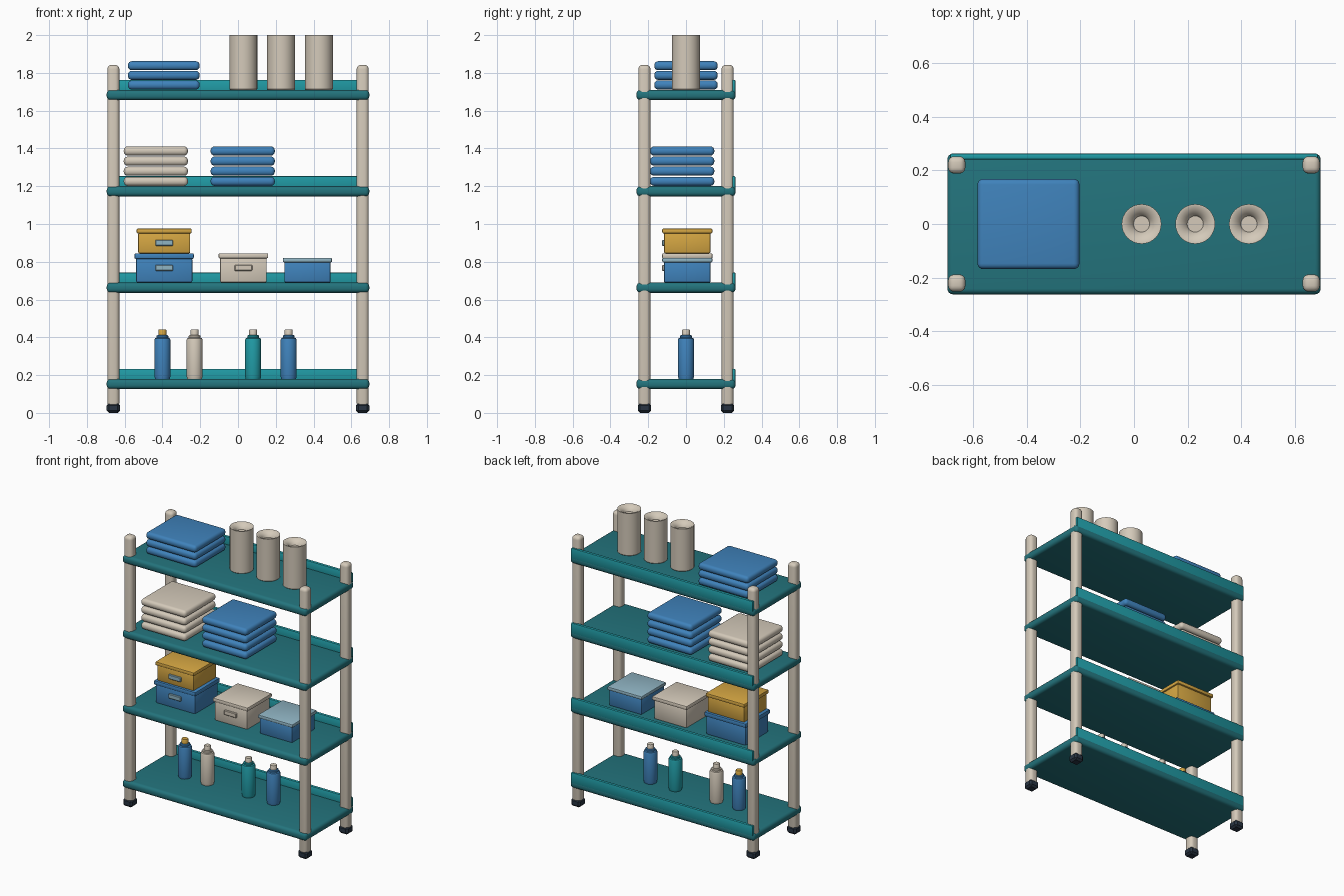
import bpy, bmesh, math

if "Cube" in bpy.data.objects:
    bpy.data.objects.remove(bpy.data.objects["Cube"])

def mat(name, r, g, b):
    m = bpy.data.materials.new(name)
    m.diffuse_color = (r, g, b, 1)
    m.use_nodes = True
    m.node_tree.nodes["Principled BSDF"].inputs["Base Color"].default_value = m.diffuse_color
    return m

CREAM = mat("cream", .66, .59, .49)
BLUE = mat("blue", .05, .225, .50)
TEAL = mat("bright_teal", .015, .33, .38)
DARK = mat("dark_teal", .017, .175, .205)
YELLOW = mat("mustard", .66, .38, .055)
PALE = mat("pale_blue", .28, .46, .55)
NAVY = mat("navy", .021, .034, .054)

def finish(bm, name, m):
    bmesh.ops.recalc_face_normals(bm, faces=bm.faces[:])
    me = bpy.data.meshes.new(name)
    bm.to_mesh(me)
    bm.free()
    me.materials.append(m)
    ob = bpy.data.objects.new(name, me)
    bpy.context.collection.objects.link(ob)
    bpy.ops.object.select_all(action='DESELECT')
    ob.select_set(True)
    bpy.context.view_layer.objects.active = ob
    bpy.ops.object.shade_smooth_by_angle(angle=math.radians(35))
    return ob

def box(name, x0, x1, y0, y1, z0, z1, m, bevel=0.0, seg=3):
    """Box given by its limits, with rounded edges."""
    bm = bmesh.new()
    bmesh.ops.create_cube(bm, size=1)
    for v in bm.verts:
        v.co = ((x0 + x1) / 2 + v.co.x * (x1 - x0),
                (y0 + y1) / 2 + v.co.y * (y1 - y0),
                (z0 + z1) / 2 + v.co.z * (z1 - z0))
    if bevel:
        bmesh.ops.bevel(bm, geom=bm.edges[:], offset=bevel, segments=seg,
                        profile=0.5, affect='EDGES')
    return finish(bm, name, m)

def lathe(name, x, y, profile, m, sides=24):
    """Spin a (radius, z) profile about a vertical axis."""
    bm = bmesh.new()
    rings = []
    for r, z in profile:
        rings.append([bm.verts.new((x + r * math.cos(2 * math.pi * i / sides),
                                    y + r * math.sin(2 * math.pi * i / sides), z))
                      for i in range(sides)])
    for a, b in zip(rings, rings[1:]):
        for i in range(sides):
            j = (i + 1) % sides
            bm.faces.new((a[i], a[j], b[j], b[i]))
    bm.faces.new(rings[0])
    bm.faces.new(rings[-1])
    return finish(bm, name, m)

# corner posts and feet
for sx, a in ((-1, "left"), (1, "right")):
    for sy, b in ((-1, "front"), (1, "back")):
        x, y = sx * .66, sy * .22
        box(f"{b}_{a}_post", x - .032, x + .032, y - .032, y + .032,
            .03, 1.842, CREAM, .022, 4)
        box(f"{b}_{a}_foot", x - .035, x + .035, y - .035, y + .035,
            0, .052, NAVY, .012, 1)

# shelves with a raised back lip
tops = [.18, .69, 1.20, 1.71]
for i, t in enumerate(tops):
    box(f"shelf_{i + 1}", -.695, .695, -.262, .262, t - .054, t, DARK, .021, 4)
    box(f"shelf_lip_{i + 1}", -.685, .685, .240, .262, t - .02, t + .053, TEAL, .006, 2)

# stacks of folded towels
def towels(name, x0, x1, y0, y1, z, n, pitch, m):
    for k in range(n):
        box(f"{name}_{k + 1}", x0, x1, y0, y1, z + k * pitch,
            z + k * pitch + .048, m, .021, 4)

towels("top_towel", -.583, -.203, -.168, .168, 1.712, 3, .051, BLUE)
towels("cream_towel", -.605, -.265, -.19, .15, 1.202, 4, .0535, CREAM)
towels("blue_towel", -.145, .195, -.19, .15, 1.202, 4, .0535, BLUE)

# rolled towels with hollow ends
for i, x in enumerate((.028, .228, .428)):
    lathe(f"rolled_towel_{i + 1}", x, 0,
          [(.068, 1.708), (.074, 1.714), (.074, 2.0), (.066, 2.0),
           (.05, 1.99), (.036, 1.98), (.030, 1.965), (.026, 1.965)], CREAM, 32)

# lidded storage boxes with handles
def storage(name, x0, x1, z0, zl, z1, body, lid, handle=None, hz=0):
    box(name + "_body", x0, x1, -.117, .13, z0, zl + .004, body, .008, 2)
    box(name + "_lid", x0 - .008, x1 + .008, -.126, .14, zl, z1, lid, .007, 2)
    if handle:
        c = (x0 + x1) / 2
        box(name + "_handle", c - .047, c + .047, -.127, -.11,
            hz - .016, hz + .016, handle, .004, 1)

storage("blue_box", -.54, -.242, .69, .815, .845, BLUE, BLUE, PALE, .768)
storage("mustard_box", -.529, -.253, .845, .95, .976, YELLOW, YELLOW, PALE, .90)
storage("cream_box", -.095, .152, .69, .818, .845, CREAM, CREAM, CREAM, .768)
storage("small_blue_box", .245, .49, .69, .797, .821, BLUE, PALE)

# bottles with caps
for i, (x, m, cap) in enumerate(((-.40, BLUE, YELLOW), (-.23, CREAM, CREAM),
                                 (.08, TEAL, CREAM), (.268, BLUE, CREAM))):
    lathe(f"bottle_{i + 1}", x, 0,
          [(.039, .18), (.043, .196), (.043, .385), (.039, .395),
           (.031, .398), (.031, .408), (.026, .412)], m)
    lathe(f"bottle_cap_{i + 1}", x, 0,
          [(.021, .405), (.021, .438), (.019, .441)], cap)
